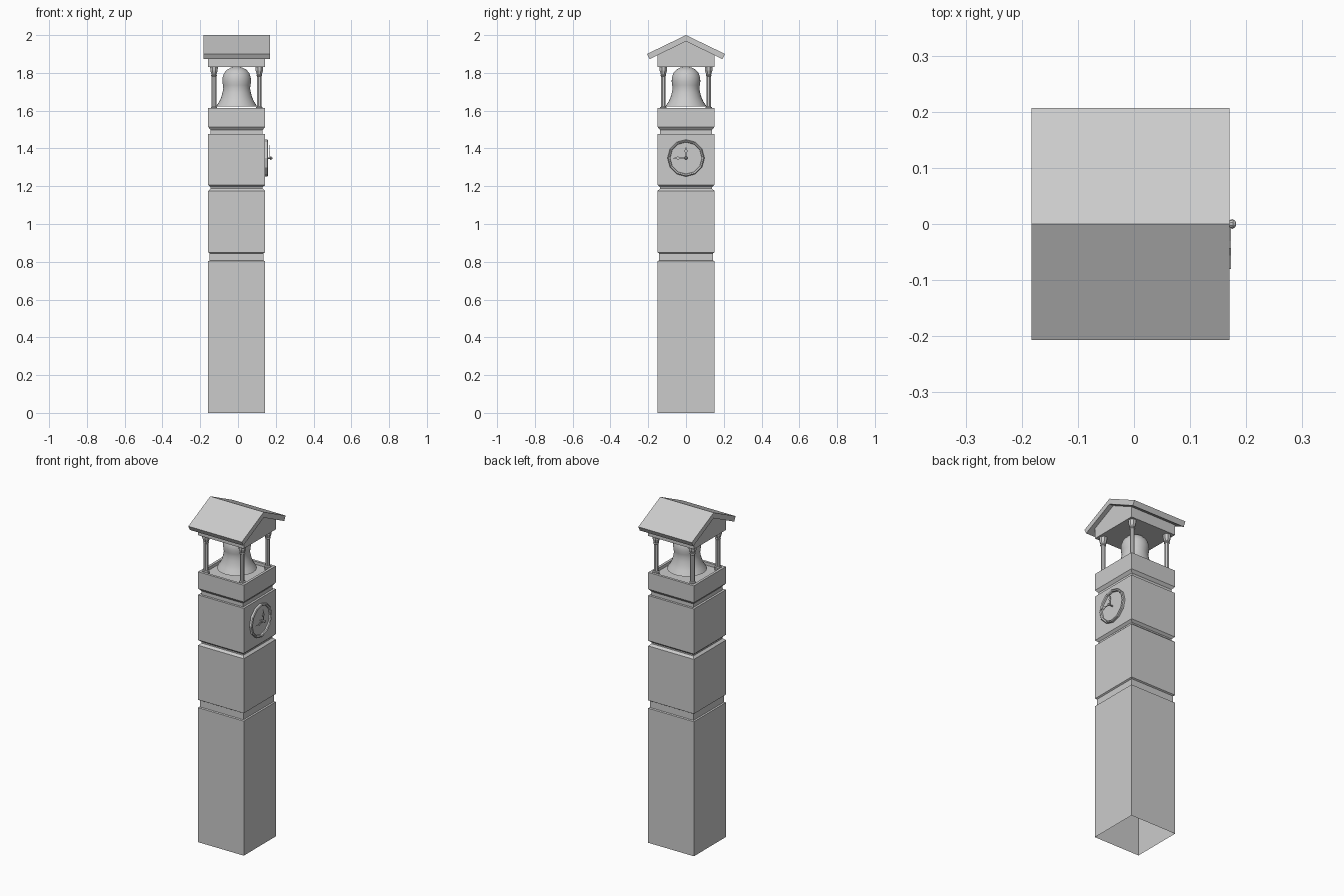
import bpy, bmesh, math
from mathutils import Matrix, Vector

if "Cube" in bpy.data.objects:
    bpy.data.objects.remove(bpy.data.objects["Cube"])

CX = -0.007   # tower axis
stone = bpy.data.materials.new("light grey stone")
stone.diffuse_color = (0.6, 0.6, 0.6, 1)
stone.use_nodes = True
stone.node_tree.nodes["Principled BSDF"].inputs["Base Color"].default_value = stone.diffuse_color


def finish(bm, name, smooth=False, recalc=True):
    if recalc:
        bmesh.ops.recalc_face_normals(bm, faces=bm.faces)
    me = bpy.data.meshes.new(name)
    bm.to_mesh(me)
    bm.free()
    ob = bpy.data.objects.new(name, me)
    bpy.context.collection.objects.link(ob)
    me.materials.append(stone)
    if smooth:
        bpy.context.view_layer.objects.active = ob
        ob.select_set(True)
        bpy.ops.object.shade_smooth_by_angle(angle=math.radians(40))
        ob.select_set(False)
    return ob


def loft(name, profile, sides, turn=0.0, centre=(0, 0, 0), axis_x=False,
         cap_low=False, cap_top=True, smooth=False):
    """Stack rings of (radius, height) about z, or about x if axis_x."""
    bm = bmesh.new()
    rings = []
    for r, h in profile:
        ring = []
        for i in range(sides):
            a = turn + 2 * math.pi * i / sides
            u, v = r * math.cos(a), r * math.sin(a)
            p = (h, u, v) if axis_x else (u, v, h)
            ring.append(bm.verts.new(Vector(p) + Vector(centre)))
        rings.append(ring)
    for a, b in zip(rings, rings[1:]):
        for i in range(sides):
            j = (i + 1) % sides
            bm.faces.new((a[i], a[j], b[j], b[i]))
    if cap_low:
        bm.faces.new(rings[0][::-1])
    if cap_top:
        bm.faces.new(rings[-1])
    return finish(bm, name, smooth, recalc=cap_low or axis_x)


def prism(name, outline, x0, x1):
    """Extrude a (y, z) outline along x."""
    bm = bmesh.new()
    f = bm.faces.new([bm.verts.new((x0, y, z)) for y, z in outline])
    res = bmesh.ops.extrude_face_region(bm, geom=[f])
    moved = [v for v in res["geom"] if isinstance(v, bmesh.types.BMVert)]
    bmesh.ops.translate(bm, verts=moved, vec=(x1 - x0, 0, 0))
    return finish(bm, name)


# Tower shaft: square, open underneath, with three grooves and a sunken top
B, G = 0.151, 0.138
R2 = math.sqrt(2)
shaft = [(B, 0), (B, 0.803), (0.143, 0.806), (0.143, 0.845), (B, 0.85),
         (B, 1.175), (G, 1.187), (G, 1.195), (B, 1.207),
         (B, 1.476), (G, 1.476), (G, 1.498), (B, 1.514),
         (B, 1.614), (0.136, 1.614), (0.136, 1.596)]
loft("tower_shaft", [(h * R2, z) for h, z in shaft], 4, math.pi / 4, (CX, 0, 0))

# Four belfry columns with flared capitals
column = [(0.018, 1.596), (0.018, 1.618), (0.013, 1.622), (0.013, 1.782),
          (0.017, 1.786), (0.014, 1.792), (0.021, 1.812), (0.022, 1.832)]
for sx in (-1, 1):
    for sy in (-1, 1):
        loft("belfry_column", column, 8, math.pi / 8,
             (CX + sx * 0.12, sy * 0.12, 0), cap_low=True)

# Bell
bell = [(0.108, 1.622), (0.104, 1.63), (0.092, 1.648), (0.082, 1.67),
        (0.075, 1.695), (0.071, 1.718), (0.073, 1.735), (0.076, 1.755),
        (0.074, 1.778), (0.066, 1.800), (0.051, 1.817), (0.03, 1.828),
        (0.008, 1.833)]
loft("bell", bell, 32, 0, (CX, 0, 0), cap_low=True, smooth=True)

# Gable block under the roof
prism("gable", [(-B, 1.832), (B, 1.832), (B, 1.896), (0, 1.969), (-B, 1.896)],
      CX - B, CX + B)

# Pitched roof slab
prism("roof", [(-0.207, 1.90), (-0.193, 1.873), (0, 1.967), (0.193, 1.873),
               (0.207, 1.90), (0, 2.0)], -0.183, 0.170)

# Clock on the +x wall: raised rim with a slightly sunken dial
WALL, CZ = CX + B, 1.349
rim = [(0.098, WALL - 0.002), (0.098, WALL + 0.012), (0.093, WALL + 0.016),
       (0.086, WALL + 0.012), (0.084, WALL + 0.004)]
loft("clock_face", rim, 12, 0, (0, 0, CZ), axis_x=True, cap_low=True)

# Clock spindle with a ball end
spindle = [(0.004, WALL), (0.004, 0.169), (0.0075, 0.172), (0.0085, 0.176),
           (0.006, 0.180), (0.003, 0.182)]
loft("clock_spindle", spindle, 10, 0, (0, 0, CZ), axis_x=True, cap_low=True)


# Hands: thin blade with a diamond partway and a pointed tip
def hand(name, length, angle, x):
    d = length * 0.55
    half = [(0, 0.0022), (d - 0.014, 0.0022), (d, 0.009), (d + 0.012, 0.0022)]
    pts = [(w, t) for t, w in half] + [(0, length)]
    pts += [(-w, t) for t, w in reversed(half)]
    c, s = math.cos(angle), math.sin(angle)
    prism(name, [(w * c - t * s, CZ + w * s + t * c) for w, t in pts],
          x, x + 0.003)


hand("hour_hand", 0.068, 0, 0.166)
hand("minute_hand", 0.08, math.pi / 2, 0.170)
